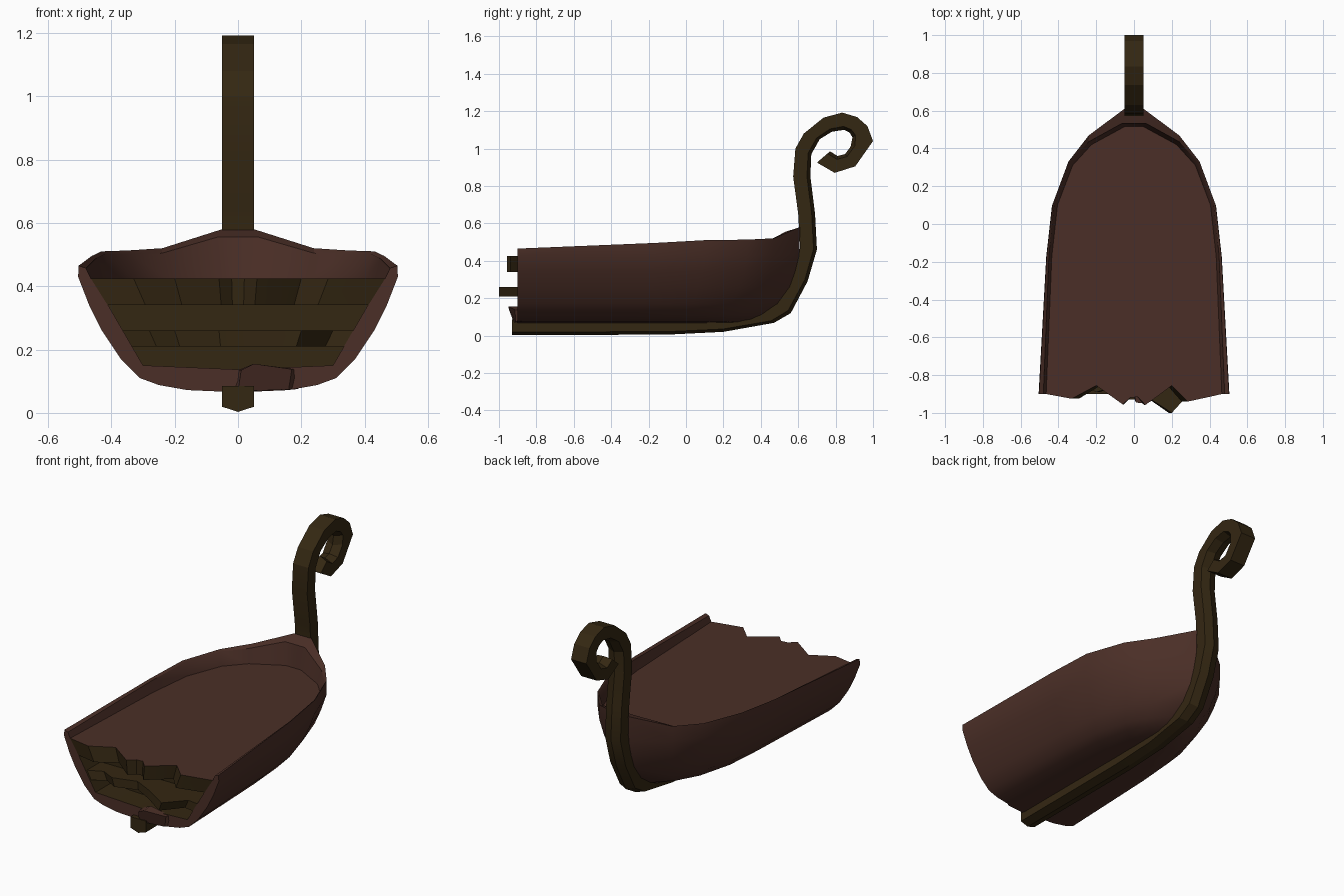
import bpy, bmesh, math

if "Cube" in bpy.data.objects:
    bpy.data.objects.remove(bpy.data.objects["Cube"])


def material(name, rgb):
    m = bpy.data.materials.new(name)
    m.diffuse_color = (*rgb, 1)
    m.use_nodes = True
    m.node_tree.nodes["Principled BSDF"].inputs["Base Color"].default_value = m.diffuse_color
    return m


BROWN = material("reddish brown wood", (0.07, 0.028, 0.02))
DARK = material("dark olive wood", (0.034, 0.02, 0.006))


def finish(bm, name, mats, mirror=False, angle=30):
    bmesh.ops.remove_doubles(bm, verts=bm.verts, dist=0.0005)
    bmesh.ops.recalc_face_normals(bm, faces=bm.faces)
    me = bpy.data.meshes.new(name)
    bm.to_mesh(me)
    bm.free()
    for m in mats:
        me.materials.append(m)
    ob = bpy.data.objects.new(name, me)
    bpy.context.collection.objects.link(ob)
    if mirror:
        md = ob.modifiers.new("mirror", 'MIRROR')
        md.use_axis[0] = True
        md.merge_threshold = 0.001
    bpy.ops.object.select_all(action='DESELECT')
    ob.select_set(True)
    bpy.context.view_layer.objects.active = ob
    bpy.ops.object.shade_smooth_by_angle(angle=math.radians(angle))
    return ob


def loft(bm, rings, closed=False):
    """Bridge rows of points with quads."""
    rows = [[bm.verts.new(p) for p in r] for r in rings]
    for a, b in zip(rows, rows[1:]):
        n = len(a)
        for i in range(n if closed else n - 1):
            j = (i + 1) % n
            bm.faces.new((a[i], a[j], b[j], b[i]))
    return rows


# Hull half: levels (half width at the break, z, bow y), lofted along stations
LEVELS = [(0, .065, .30), (.16, .072, .34), (.25, .088, .38), (.31, .11, .42),
          (.37, .17, .50), (.43, .26, .56), (.47, .34, .585), (.505, .43, .605)]
FRAC_Y = [0, .483, .662, .815, .907, 1, 1]
FRAC_X = [1, .92, .86, .69, .475, .1, 0]
RIM_Z = [.465, .495, .51, .513, .52, .58, .58]
DECK = [(.465, -.9), (.435, -.17), (.405, .1), (.325, .31), (.225, .42), (.05, .515), (0, .515)]
DECK_Z = .425

bm = bmesh.new()
rings = []
for i, (fy, fx) in enumerate(zip(FRAC_Y, FRAC_X)):
    ring = [(w * fx, -.9 + (yb + .9) * fy, z) for w, z, yb in LEVELS]
    yo = -.9 + 1.51 * fy
    ring.append((.503 * fx, yo, RIM_Z[i]))
    dx, dy = DECK[i]
    ring.append((dx + (.015 if dx else 0), dy + .017 * fy, RIM_Z[i] - .008 - .017 * fy ** 8))
    ring.append((dx, dy, DECK_Z))
    rings.append(ring)
rows = loft(bm, rings)
# broken end: thick wall face, recess walls and back wall
BACK = -.76
inner = [(.465, DECK_Z), (.41, .34), (.30, .15), (0, .137)]
front = [bm.verts.new((x, -.9, z)) for x, z in inner[1:]]
bm.faces.new(rows[0] + front)
back = [bm.verts.new((x, BACK, z)) for x, z in inner]
full = [rows[0][-1]] + front
for i in range(3):
    f = bm.faces.new((full[i], full[i + 1], back[i + 1], back[i]))
    f.material_index = 1
top = bm.verts.new((0, BACK, DECK_Z))
bm.faces.new(back + [top]).material_index = 1
finish(bm, "hull", [BROWN, DARK], mirror=True)


def slab(name, outline, z0, z1, taper, mats):
    """Prism with jagged outline; bottom narrowed in x; top takes material 0."""
    bm = bmesh.new()
    lo = [(x * taper, y, z0) for x, y in outline]
    hi = [(x, y, z1) for x, y in outline]
    a, b = loft(bm, [lo, hi], closed=True)
    for f in bm.faces:
        f.material_index = 1
    bm.faces.new(a).material_index = 1
    bm.faces.new(b).material_index = 0
    return finish(bm, name, mats, angle=15)


# Main deck with a splintered edge
jag = [(-.33, -.925), (-.2, -.855), (-.06, -.955), (-.02, -.92), (.02, -.915),
       (.06, -.958), (.12, -.915), (.2, -.855), (.285, -.94), (.4, -.915)]
side = DECK[:-1]
slab("main_deck", [(-x, y) for x, y in reversed(side)] + jag + side,
     .34, DECK_Z, .885, [BROWN, DARK])

# Lower deck inside the broken end
slab("lower_deck", [(-.365, BACK), (-.365, -.89), (-.28, -.85), (-.2, -.89), (-.06, -.85),
                    (.06, -.91), (.2, -1.0), (.3, -.89), (.365, -.9), (.365, BACK)],
     .21, .26, .92, [DARK, DARK])

# Splintered bottom planks
bm = bmesh.new()
a, b = loft(bm, [[(-.03, -.88, .066), (.19, -.88, .075), (.18, -.89, .138), (.05, -.88, .155), (0, -.88, .135)],
                 [(.0, -.92, .068), (.16, -.91, .074), (.17, -.915, .138), (.05, -.95, .155), (.01, -.945, .135)]],
            closed=True)
bm.faces.new(a)
bm.faces.new(b)
finish(bm, "broken_bottom_planks", [BROWN], angle=15)

# Keel rising into the curled stem: (ridge y, z, back y, z) along the path
PATH = [(-.93, .003, -.93, .085), (-.1, .005, -.1, .085), (.2, .02, .19, .095),
        (.47, .068, .40, .125), (.56, .12, .49, .19), (.65, .29, .575, .33),
        (.70, .46, .61, .47), (.69, .65, .60, .65), (.665, .85, .573, .85),
        (.67, .97, .585, 1.0), (.715, 1.05, .63, 1.08), (.78, 1.09, .735, 1.165),
        (.845, 1.10, .835, 1.192), (.875, 1.085, .915, 1.168), (.89, 1.06, .97, 1.12),
        (.88, 1.01, 1.0, 1.04), (.85, .97, .905, .905), (.81, .96, .795, .87),
        (.77, .985, .70, .925)]
bm = bmesh.new()
rings = []
for oy, oz, iy, iz in PATH:
    ey, ez = oy + .2 * (iy - oy), oz + .2 * (iz - oz)
    rings.append([(0, oy, oz), (.05, ey, ez), (.05, iy, iz), (-.05, iy, iz), (-.05, ey, ez)])
rows = loft(bm, rings, closed=True)
bm.faces.new(rows[0])
bm.faces.new(rows[-1])
finish(bm, "keel_and_curled_stem", [DARK], angle=20)
